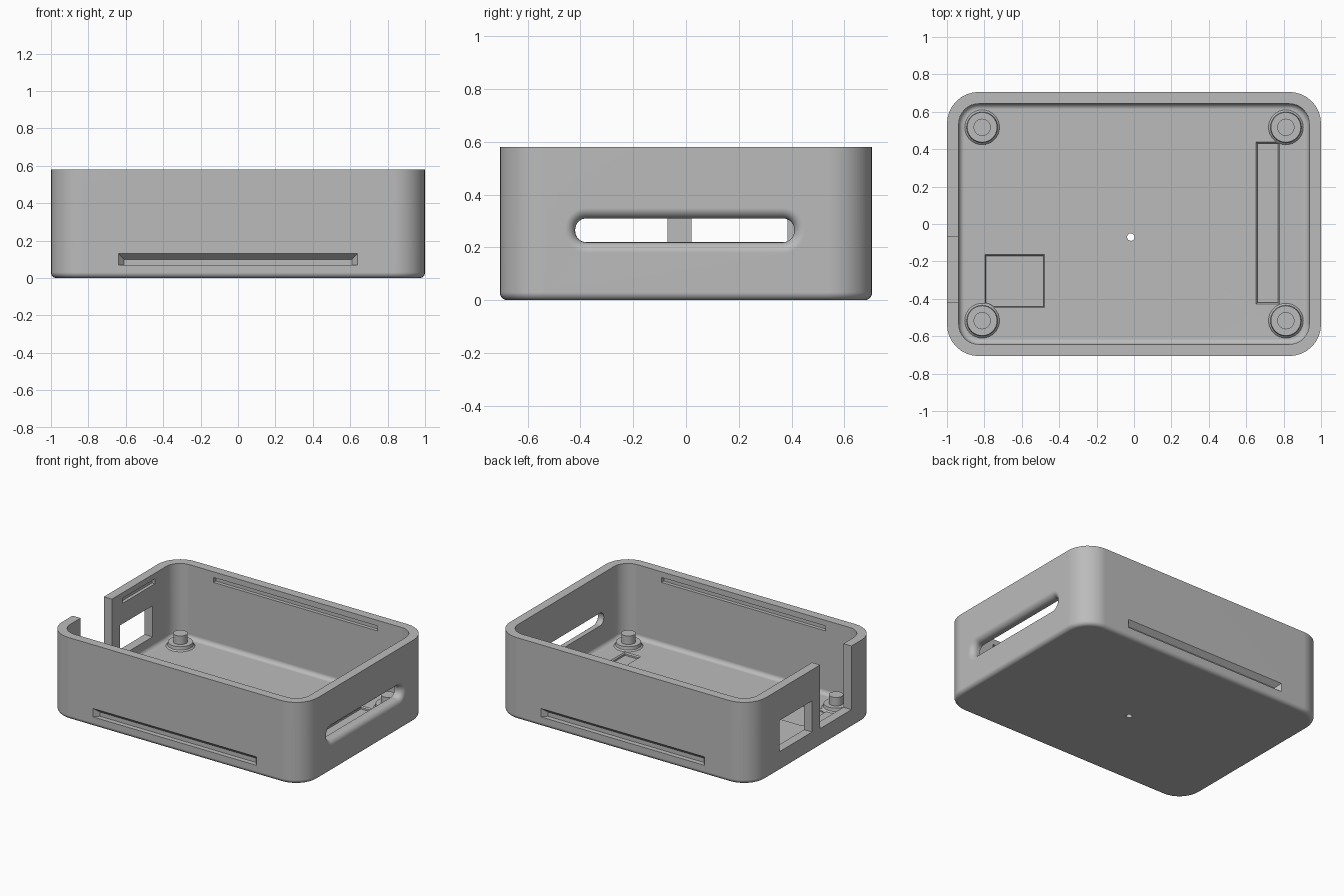
import bpy, bmesh, math

cube = bpy.data.objects.get("Cube")
if cube:
    bpy.data.objects.remove(cube, do_unlink=True)

grey = bpy.data.materials.new("plain_grey")
grey.use_nodes = True
COLOUR = (0.5, 0.5, 0.5, 1)
grey.diffuse_color = COLOUR
grey.node_tree.nodes["Principled BSDF"].inputs["Base Color"].default_value = COLOUR


def rect(u0, u1, v0, v1, r=0, n=8):
    """Rectangle outline, with rounded corners when r is given."""
    if r == 0:
        return [(u1, v1), (u0, v1), (u0, v0), (u1, v0)]
    pts = []
    centres = [(u1 - r, v1 - r), (u0 + r, v1 - r), (u0 + r, v0 + r), (u1 - r, v0 + r)]
    for k, (cu, cv) in enumerate(centres):
        for i in range(n + 1):
            a = math.pi / 2 * (k + i / n)
            pts.append((cu + r * math.cos(a), cv + r * math.sin(a)))
    return pts


def loft(name, sections, axis="z"):
    """Skin (position, outline) sections along an axis into a closed solid."""
    place = {"x": lambda p, u, v: (p, u, v),
             "y": lambda p, u, v: (u, p, v),
             "z": lambda p, u, v: (u, v, p)}[axis]
    bm = bmesh.new()
    rings = [[bm.verts.new(place(p, u, v)) for u, v in pts] for p, pts in sections]
    for a, b in zip(rings, rings[1:]):
        for i in range(len(a)):
            j = (i + 1) % len(a)
            bm.faces.new((a[i], a[j], b[j], b[i]))
    bm.faces.new(rings[0])
    bm.faces.new(rings[-1])
    bmesh.ops.recalc_face_normals(bm, faces=bm.faces)
    mesh = bpy.data.meshes.new(name)
    bm.to_mesh(mesh)
    bm.free()
    mesh.materials.append(grey)
    obj = bpy.data.objects.new(name, mesh)
    bpy.context.collection.objects.link(obj)
    return obj


def activate(obj):
    bpy.ops.object.select_all(action="DESELECT")
    obj.select_set(True)
    bpy.context.view_layer.objects.active = obj


def smooth(obj):
    activate(obj)
    bpy.ops.object.shade_smooth_by_angle(angle=math.radians(30))


def box(name, x0, x1, y0, y1, z0, z1):
    return loft(name, [(z0, rect(x0, x1, y0, y1)), (z1, rect(x0, x1, y0, y1))])


# Open tray: rounded bottom edge, outer wall, rim, inner wall, filleted floor
HX, HY, TOP, FLOOR = 1.0, 0.706, 0.58, 0.06
WALL, CORNER, EDGE = 0.063, 0.17, 0.03


def inset(d):
    return rect(-HX + d, HX - d, -HY + d, HY - d, CORNER - d)


quarter = [math.pi / 2 * i / 6 for i in range(7)]
profile = [(EDGE * (1 - math.cos(a)), EDGE * (1 - math.sin(a))) for a in quarter]
profile = [(EDGE * (1 - math.sin(a)), EDGE * (1 - math.cos(a))) for a in quarter]
profile += [(0, TOP), (WALL, TOP)]
profile += [(WALL + EDGE * (1 - math.cos(a)), FLOOR + EDGE * (1 - math.sin(a))) for a in quarter]
tray = loft("tray", [(z, inset(d)) for d, z in profile])

cutters = []

# Long rounded port with a soft outer edge on the left side
R = 0.04
port = [(0.85, 0.0), (HX - R, 0.0)]
for i in range(1, 7):
    a = math.pi / 2 * i / 6
    port.append((HX - R + R * math.sin(a), R * (1 - math.cos(a))))
port.append((1.05, R))
cutters.append(loft("port_cutter", [
    (x, rect(-0.42 - e, 0.41 + e, 0.22 - e, 0.31 + e, 0.042 + e)) for x, e in port], "x"))

# Square window and open notch on the right side
cutters.append(box("window_cutter", -1.1, -0.88, 0.02, 0.385, 0.14, 0.36))
cutters.append(box("notch_cutter", -1.1, -0.88, -0.42, -0.07, 0.13, 0.7))

# Wedge finger grooves outside and lid grooves inside, front and back
for s in (-1, 1):
    wide, narrow = rect(-0.64, 0.64, 0.07, 0.13), rect(-0.61, 0.61, 0.07, 0.10)
    cutters.append(loft("finger_groove_cutter",
                        [(s * 0.75, wide), (s * HY, wide), (s * 0.672, narrow)], "y"))
    lid = rect(-0.64, 0.64, 0.505, 0.54)
    cutters.append(loft("lid_groove_cutter", [(s * 0.6, lid), (s * 0.668, lid)], "y"))
cutters.append(box("side_lid_groove_cutter", -0.96, -0.88, 0.05, 0.41, 0.505, 0.54))

# Shallow floor pockets with sloped sides
for x0, x1, y0, y1 in ((-0.79, -0.485, -0.44, -0.17), (0.66, 0.77, -0.42, 0.43)):
    g = 0.008
    cutters.append(loft("pocket_cutter", [
        (0.04, rect(x0, x1, y0, y1)), (FLOOR - g, rect(x0, x1, y0, y1)),
        (FLOOR + 0.001, rect(x0 - g, x1 + g, y0 - g, y1 + g))]))

# Small hole through the floor
hole = rect(-0.037, 0.003, -0.09, -0.05, 0.0199, 5)
cutters.append(loft("hole_cutter", [(-0.1, hole), (0.1, hole)]))

for c in cutters:
    c.hide_render = True
    activate(tray)
    mod = tray.modifiers.new("cut", "BOOLEAN")
    mod.operation, mod.solver, mod.object = "DIFFERENCE", "EXACT", c
    bpy.ops.object.modifier_apply(modifier=mod.name)
    bpy.data.objects.remove(c, do_unlink=True)
smooth(tray)
tray.modifiers.new("even_shading", "WEIGHTED_NORMAL").keep_sharp = True

# Four stepped standoffs with locating pegs
STEPS = ((0.05, 0.098), (0.062, 0.092), (0.068, 0.083), (0.09, 0.08),
         (0.09, 0.046), (0.15, 0.046))
for sx, side in ((-1, "right"), (1, "left")):
    for sy, end in ((-1, "front"), (1, "back")):
        rings = []
        for z, r in STEPS:
            rings.append((z, [(sx * 0.812 + r * math.cos(math.tau * i / 32),
                               sy * 0.517 + r * math.sin(math.tau * i / 32)) for i in range(32)]))
        smooth(loft(f"{end}_{side}_standoff", rings))
